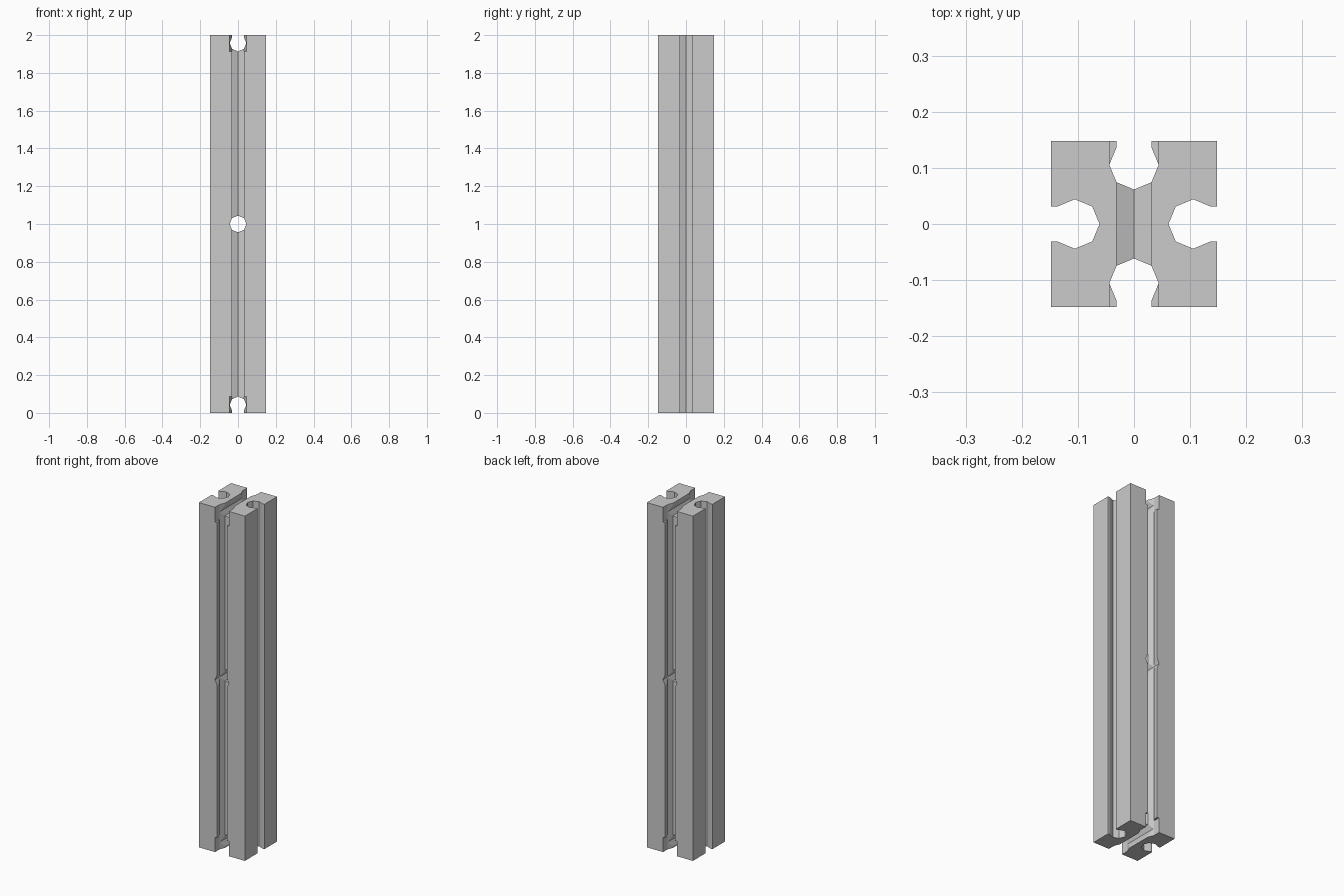
import bpy, bmesh, math
from mathutils import Matrix, Vector

if "Cube" in bpy.data.objects:
    bpy.data.objects.remove(bpy.data.objects["Cube"], do_unlink=True)

HALF, HEIGHT = 0.1475, 2.0      # beam half width and length
R, DEPTH = 0.044, 0.042         # groove radius, depth of its centre
SLOT = R * math.cos(math.pi / 4)

grey = bpy.data.materials.new("beam grey")
grey.use_nodes = True
grey.diffuse_color = (0.6, 0.6, 0.6, 1)
grey.node_tree.nodes["Principled BSDF"].inputs["Base Color"].default_value = (0.6, 0.6, 0.6, 1)


def octagon(first, last):
    """Octagon corners, counted anticlockwise from the outward corner."""
    return [Vector((R * math.cos(a), R * math.sin(a)))
            for a in (math.pi / 2 + k * math.pi / 4 for k in range(first, last + 1))]


def keyhole(edge, over=0.0):
    """Slotted octagon opening towards +v, with the surface at v = edge."""
    ring = [p + Vector((0, edge - DEPTH)) for p in octagon(1, 7)]
    return [Vector((-SLOT, edge + over))] + ring + [Vector((SLOT, edge + over))]


def prism(name, points, extrude):
    """Close a 3D outline and extrude it."""
    bm = bmesh.new()
    face = bm.faces.new([bm.verts.new(p) for p in points])
    out = bmesh.ops.extrude_face_region(bm, geom=[face])["geom"]
    bmesh.ops.translate(bm, vec=extrude,
                        verts=[v for v in out if isinstance(v, bmesh.types.BMVert)])
    bmesh.ops.recalc_face_normals(bm, faces=bm.faces)
    mesh = bpy.data.meshes.new(name)
    bm.to_mesh(mesh)
    bm.free()
    mesh.materials.append(grey)
    obj = bpy.data.objects.new(name, mesh)
    bpy.context.collection.objects.link(obj)
    return obj


def cross_cutter(name, outline):
    """Cutter with an x-z outline, running right through along y."""
    return prism(name, [(p.x, -0.3, p.y) for p in outline], (0, 0.6, 0))


# Beam: the same keyhole groove on all four sides
outline = []
for side in range(4):
    turn = Matrix.Rotation(-side * math.pi / 2, 2)
    outline += [turn @ p for p in [Vector((-HALF, HALF))] + keyhole(HALF)]
beam = prism("grooved_beam", [(p.x, p.y, 0) for p in outline], (0, 0, HEIGHT))

# Cross channels at both ends and a hole at mid height
top = keyhole(HEIGHT, 0.1)
cutters = [
    cross_cutter("top_channel_cutter", top),
    cross_cutter("bottom_channel_cutter", [Vector((p.x, HEIGHT - p.y)) for p in top]),
    cross_cutter("middle_hole_cutter", [p + Vector((0, HEIGHT / 2)) for p in octagon(0, 7)]),
]

# Square notches in the groove lips at the ends, front and back
notch = DEPTH + R
for side in (-1, 1):
    for low, high in ((-0.1, notch), (HEIGHT - notch, HEIGHT + 0.1)):
        y = side * (HALF - DEPTH + 0.0005)
        box = [(-R, y, low), (R, y, low), (R, y, high), (-R, y, high)]
        cutters.append(prism("lip_notch_cutter", box, (0, side * 0.2, 0)))

for cutter in cutters:
    cutter.hide_render = True
    mod = beam.modifiers.new(cutter.name, "BOOLEAN")
    mod.operation, mod.solver, mod.object = "DIFFERENCE", "EXACT", cutter

# Bake the cuts, then drop the cutters
graph = bpy.context.evaluated_depsgraph_get()
baked = bpy.data.meshes.new_from_object(beam.evaluated_get(graph))
beam.modifiers.clear()
beam.data = baked
for cutter in cutters:
    bpy.data.objects.remove(cutter, do_unlink=True)
